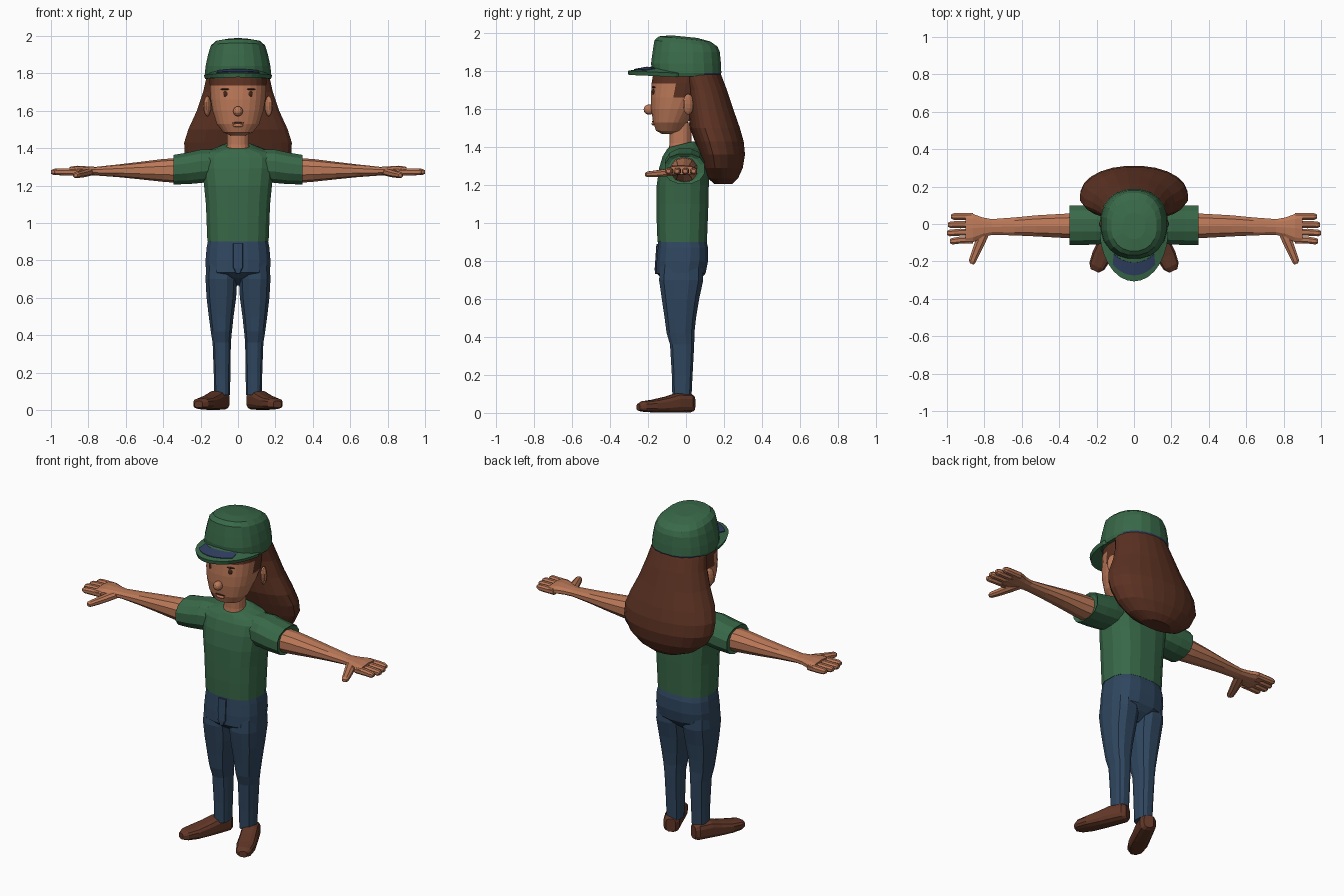
import bpy, bmesh, math
from mathutils import Matrix, Vector

cube = bpy.data.objects.get("Cube")
if cube:
    bpy.data.objects.remove(cube)
made = []


def material(name, r, g, b):
    mat = bpy.data.materials.new(name)
    mat.use_nodes = True
    mat.diffuse_color = (r, g, b, 1)
    mat.node_tree.nodes["Principled BSDF"].inputs["Base Color"].default_value = (r, g, b, 1)
    return mat


GREEN = material("green cloth", .04, .14, .065)
SKIN = material("skin", .50, .19, .098)
HAIR = material("brown hair", .105, .031, .016)
DENIM = material("blue denim", .029, .062, .115)
LEATHER = material("brown leather", .12, .038, .02)
BADGE = material("dark blue patch", .03, .05, .12)
DARK = material("dark brown features", .06, .018, .01)


def finish(name, bm, *mats):
    bmesh.ops.recalc_face_normals(bm, faces=bm.faces)
    mesh = bpy.data.meshes.new(name)
    bm.to_mesh(mesh)
    bm.free()
    for mat in mats:
        mesh.materials.append(mat)
    obj = bpy.data.objects.new(name, mesh)
    bpy.context.collection.objects.link(obj)
    made.append(obj)
    return obj


def power(value, p):
    return math.copysign(abs(value) ** (2 / p), value)


def unit_ring(n, p):
    angles = [math.tau * (i + .5) / n for i in range(n)]
    return [(power(math.cos(a), p), power(math.sin(a), p)) for a in angles]


def flat_ring(z, front, back, half, x=0, tilt=0, n=16, p=2.3, mid=.5):
    """Horizontal section from y = front to y = back."""
    c = front + mid * (back - front)
    points = []
    for u, v in unit_ring(n, p):
        y = c + v * ((back - c) if v > 0 else (c - front))
        points.append(Vector((x + u * half, y, z + tilt * y)))
    return points


def cross_ring(center, direction, wide, tall, n=10, p=2.3):
    """Upright section across a horizontal direction."""
    side = Vector((-direction[1], direction[0], 0)).normalized()
    return [Vector(center) + side * (u * wide) + Vector((0, 0, v * tall))
            for u, v in unit_ring(n, p)]


def loft(name, rings, *mats, rule=None):
    bm = bmesh.new()
    loops = [[bm.verts.new(co) for co in ring] for ring in rings]
    n = len(loops[0])
    for a, b in zip(loops, loops[1:]):
        for i in range(n):
            j = (i + 1) % n
            bm.faces.new((a[i], a[j], b[j], b[i]))
    bm.faces.new(loops[0])
    bm.faces.new(loops[-1])
    if rule:
        for face in bm.faces:
            face.material_index = rule(face.calc_center_median())
    return finish(name, bm, *mats)


def stack(name, sections, *mats, rule=None, **shape):
    return loft(name, [flat_ring(*s, **shape) for s in sections], *mats, rule=rule)


def ball(name, center, size, mat, turn=0):
    bm = bmesh.new()
    place = (Matrix.Translation(center) @ Matrix.Rotation(turn, 4, 'Z')
             @ Matrix.Diagonal((*size, 1)))
    bmesh.ops.create_uvsphere(bm, u_segments=12, v_segments=8, radius=1, matrix=place)
    return finish(name, bm, mat)


# Head, with hairline and sideburns coloured by position
def hairline(c):
    return int(c.z > 1.735 or (c.y > -.075 and c.z > 1.66) or c.y > .05)


stack("head", [
    (1.468, -.125, -.06, .04), (1.485, -.158, -.02, .08), (1.53, -.174, .01, .115),
    (1.60, -.184, .06, .137), (1.66, -.186, .1, .147), (1.735, -.182, .13, .152),
    (1.81, -.17, .15, .155)], SKIN, HAIR, rule=hairline, n=24)
stack("neck", [(1.35, -.095, .035, .07), (1.42, -.088, .03, .06), (1.53, -.09, .03, .06)], SKIN)
ball("nose", (0, -.193, 1.597), (.026, .03, .027), SKIN)
ball("mouth", (0, -.172, 1.535), (.032, .007, .005), DARK)
ball("lower_lip", (0, -.17, 1.522), (.028, .012, .01), SKIN)

# Long hair down the back
stack("long_hair", [
    (1.82, -.03, .17, .15), (1.77, -.02, .19, .172), (1.70, 0, .217, .188),
    (1.60, .01, .25, .222), (1.50, .02, .285, .268), (1.43, .045, .305, .29),
    (1.36, .07, .312, .288), (1.29, .09, .30, .25), (1.235, .115, .275, .18),
    (1.205, .15, .245, .1)], HAIR, n=24, p=2.1, mid=.35)

# Cap crown with a small strap at the rear edge
stack("cap_crown", [
    (1.772, -.172, .182, .174), (1.79, -.18, .188, .18), (1.84, -.186, .186, .175),
    (1.90, -.178, .18, .162), (1.945, -.168, .168, .147, 0, -.1),
    (1.968, -.145, .13, .122, 0, -.1), (1.98, -.08, .06, .06, 0, -.1)],
    GREEN, BADGE, rule=lambda c: int(c.z < 1.785 and c.y > .1), n=20)


# Curved brim and its painted patch
def brim_sheet(name, spread, near, far, lift, thick, mat):
    bm = bmesh.new()
    cols, rows = 14, 4
    grid = []
    for r in range(rows + 1):
        t = near + (far - near) * r / rows
        line = []
        for c in range(cols + 1):
            a = math.radians(spread) * (2 * c / cols - 1)
            x = (.16 + .02 * t) * math.sin(a)
            y = -.03 * t - (.15 + .125 * t) * math.cos(a)
            z = 1.778 + math.cos(a) * (.04 - .028 * t) + lift
            line.append(bm.verts.new((x, y, z)))
        grid.append(line)
    for a, b in zip(grid, grid[1:]):
        for i in range(cols):
            bm.faces.new((a[i], a[i + 1], b[i + 1], b[i]))
    obj = finish(name, bm, mat)
    solid = obj.modifiers.new("thickness", 'SOLIDIFY')
    solid.thickness = thick
    solid.offset = 0


brim_sheet("cap_brim", 85, 0, 1, 0, .022, GREEN)
brim_sheet("brim_patch", 40, .36, .8, .012, .006, BADGE)

# Shirt body and trouser seat
stack("shirt_body", [
    (.90, -.152, .112, .166), (1.0, -.156, .116, .170), (1.1, -.157, .12, .174),
    (1.2, -.156, .122, .184), (1.29, -.143, .122, .196), (1.35, -.125, .105, .198),
    (1.385, -.11, .085, .17, 0, .1), (1.41, -.1, .06, .1, 0, .2),
    (1.42, -.09, .04, .075, 0, .25)], GREEN, p=2.7)
stack("trouser_seat", [
    (.665, -.06, .03, .02), (.705, -.125, .08, .09), (.735, -.157, .105, .174),
    (.80, -.156, .118, .176), (.87, -.15, .118, .17), (.912, -.147, .108, .161)], DENIM, p=2.7)
stack("trouser_fly", [(.73, -.164, -.12, .01), (.76, -.165, -.12, .026),
                      (.89, -.156, -.12, .026)], DENIM, p=6)

for s, side in ((1, "left"), (-1, "right")):
    # Face details
    ball(side + "_ear", (s * .165, .012, 1.625), (.018, .032, .055), SKIN, s * .5)
    ball(side + "_eye", (s * .066, -.17, 1.69), (.013, .008, .017), DARK, s * .25)
    ball(side + "_brow", (s * .07, -.17, 1.715), (.024, .007, .005), DARK, s * .25)

    # Sleeve and arm
    out = (s, 0)
    loft(side + "_sleeve", [cross_ring((s * x, -.007, z), out, w, h, n=12) for x, z, w, h in (
        (.08, 1.31, .09, .085), (.2, 1.303, .106, .092), (.27, 1.292, .108, .087),
        (.345, 1.285, .108, .081), (.335, 1.285, .085, .068))], GREEN)
    loft(side + "_arm", [cross_ring((s * x, y, z), out, w, h) for x, y, z, w, h in (
        (.28, -.01, 1.28, .073, .069), (.40, -.01, 1.281, .066, .061),
        (.52, -.01, 1.28, .059, .047), (.64, -.013, 1.279, .05, .034),
        (.76, -.016, 1.277, .044, .023), (.81, -.018, 1.278, .055, .025),
        (.86, -.022, 1.279, .079, .027), (.90, -.024, 1.277, .084, .023))], SKIN)

    # Fingers and thumb
    for i, (finger, tip) in enumerate((("little", .978), ("ring", .995),
                                       ("middle", 1), ("index", .985))):
        y = .04 - .042 * i
        loft(f"{side}_{finger}_finger", [
            cross_ring((s * x, y + bend, 1.273), out, w, h, n=8) for x, bend, w, h in (
                (.86, 0, .019, .02), (.93, 0, .02, .02),
                (tip - .015, -.002 * i, .019, .018), (tip, -.002 * i, .012, .01))], SKIN)
    along = (s * .4, -1)
    loft(side + "_thumb", [cross_ring((s * x, y, z), along, w, h, n=8) for x, y, z, w, h in (
        (.79, -.02, 1.275, .03, .021), (.82, -.09, 1.267, .029, .021),
        (.845, -.15, 1.26, .024, .019), (.865, -.2, 1.256, .02, .016),
        (.868, -.213, 1.255, .011, .009))], SKIN)

    # Trouser leg
    stack(side + "_trouser_leg", [
        (z, f, b, w, s * x) for z, f, b, w, x in (
            (.08, -.073, .03, .043, .085), (.2, -.076, .036, .046, .085),
            (.36, -.086, .045, .05, .087), (.42, -.104, .046, .058, .089),
            (.5, -.115, .055, .068, .09), (.6, -.13, .072, .081, .089),
            (.7, -.145, .094, .087, .089), (.8, -.135, .09, .082, .088))],
        DENIM, n=12, p=2.6)

    # Turned-out shoe, heel to toe
    heel, toe = Vector((s * .08, .03, 0)), Vector((s * .205, -.24, 0))
    way = toe - heel
    loft(side + "_shoe", [
        cross_ring(heel + way * t + Vector((0, 0, base + h)), way, w, h, n=12, p=3)
        for t, w, h, base in (
            (-.03, .028, .04, .01), (.04, .046, .05, .002), (.3, .051, .052, 0),
            (.5, .052, .043, 0), (.75, .054, .034, .002), (.95, .045, .028, .006),
            (1.04, .024, .018, .012))], LEATHER)

# Smooth shading with crisp edges
for obj in bpy.context.view_layer.objects:
    obj.select_set(obj in made)
bpy.context.view_layer.objects.active = made[0]
bpy.ops.object.shade_smooth_by_angle(angle=math.radians(32))
